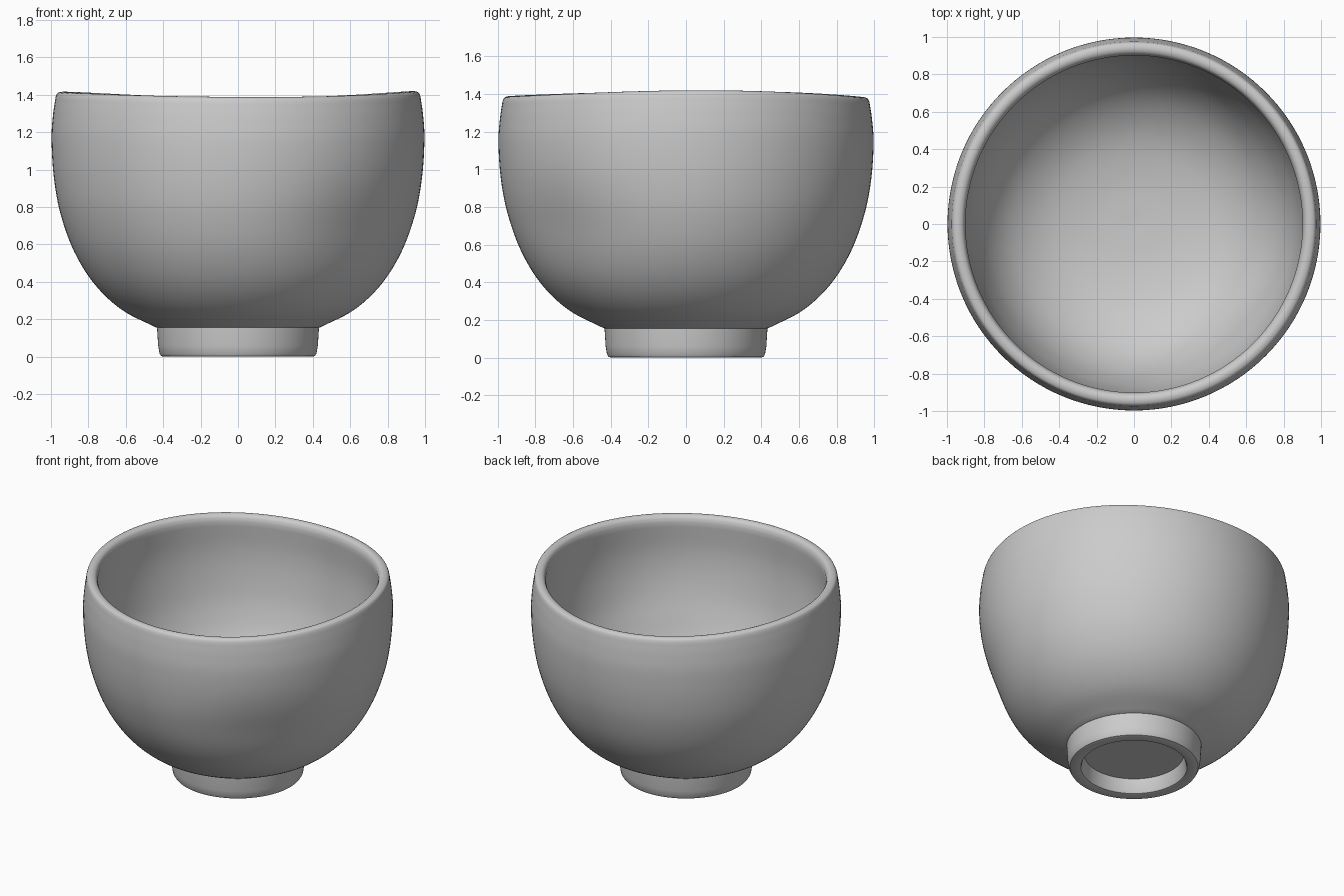
import bpy, bmesh
from math import cos, sin, tau, radians, exp, atan2
from mathutils import Vector

if "Cube" in bpy.data.objects:
    bpy.data.objects.remove(bpy.data.objects["Cube"])

SEG = 128


def smooth(points, steps=6):
    """Catmull-Rom curve through (radius, height) points."""
    p = [Vector(q) for q in points]
    p = [2 * p[0] - p[1]] + p + [2 * p[-1] - p[-2]]
    out = []
    for a, b, c, d in zip(p, p[1:], p[2:], p[3:]):
        for i in range(steps):
            t = i / steps
            out.append(0.5 * (2 * b + (c - a) * t + (2 * a - 5 * b + 4 * c - d) * t * t
                              + (3 * b - a - 3 * c + d) * t ** 3))
    return out + [p[-2]]


def handmade(r, z, ang):
    """Hand-thrown irregularity: uneven lip and a thumb dent at the front right."""
    lip = max(0.0, min(1.0, (z - 0.7) / 0.7))
    lip = lip * lip * (3 - 2 * lip)
    dz = lip * (0.016 * cos(2 * ang) + 0.003 * sin(3 * ang + 0.6))
    off = atan2(sin(ang + radians(45)), cos(ang + radians(45)))
    dent = 0.03 * exp(-(off / 0.45) ** 2 - ((z - 0.68) / 0.25) ** 2) if r > 0.5 else 0
    fade = min(1.0, max(0.0, (r - 0.5) / 0.25))
    r -= dent * fade
    return r * cos(ang), r * sin(ang), z + dz


def lathe(name, profile):
    bm = bmesh.new()
    rings = []
    for r, z in profile:
        if r < 1e-4:
            rings.append([bm.verts.new((0, 0, z))] * SEG)
        else:
            rings.append([bm.verts.new(handmade(r, z, tau * i / SEG)) for i in range(SEG)])
    for lo, hi in zip(rings, rings[1:]):
        for i in range(SEG):
            j = (i + 1) % SEG
            bm.faces.new(list(dict.fromkeys((lo[i], lo[j], hi[j], hi[i]))))
    bmesh.ops.recalc_face_normals(bm, faces=bm.faces)
    me = bpy.data.meshes.new(name)
    bm.to_mesh(me)
    bm.free()
    ob = bpy.data.objects.new(name, me)
    bpy.context.collection.objects.link(ob)
    bpy.context.view_layer.objects.active = ob
    ob.select_set(True)
    bpy.ops.object.shade_smooth_by_angle(angle=radians(35))
    ob.select_set(False)
    return ob


# Turned foot: recessed underside, rounded standing ring, slightly flared wall
foot = [(0, 0.10), (0.32, 0.10), (0.335, 0.015), (0.342, 0.004), (0.355, 0.0),
        (0.40, 0.0), (0.412, 0.004), (0.42, 0.018), (0.427, 0.06), (0.433, 0.155)]

# Outer wall, rounded lip and hollow
outer = smooth([(0.438, 0.156), (0.62, 0.25), (0.765, 0.385), (0.875, 0.56), (0.948, 0.76),
                (0.984, 0.95), (0.997, 1.15), (0.989, 1.28), (0.975, 1.375)])
lip = smooth([(0.975, 1.375), (0.965, 1.395), (0.938, 1.402), (0.913, 1.39), (0.901, 1.36)], 3)
inner = smooth([(0.901, 1.36), (0.91, 1.15), (0.893, 0.95), (0.855, 0.76), (0.78, 0.57),
                (0.66, 0.42), (0.48, 0.31), (0.25, 0.255), (0, 0.24)])

lathe("tea_bowl", foot + outer + lip[1:] + inner[1:])
